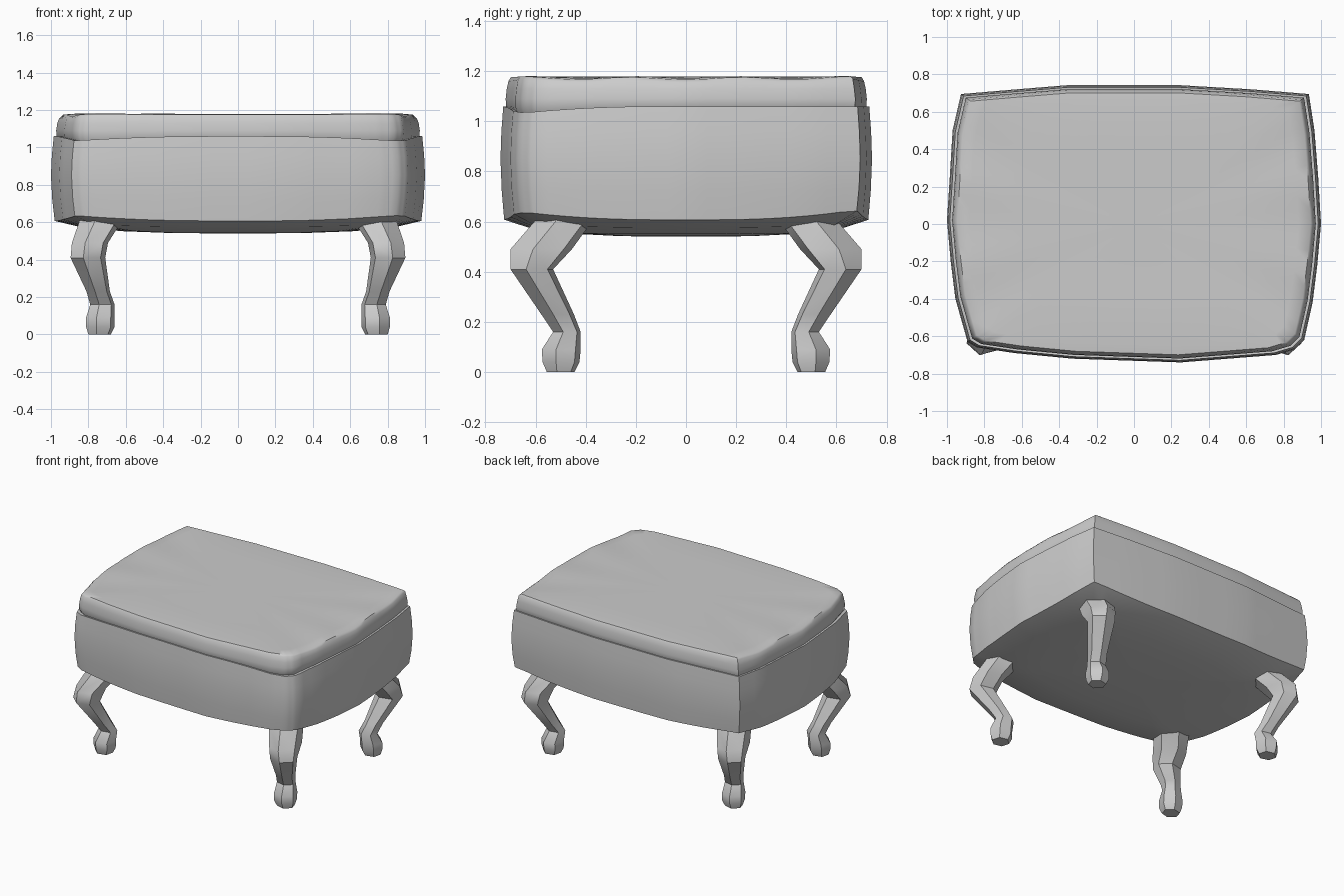
import bpy, bmesh, math

if "Cube" in bpy.data.objects:
    bpy.data.objects.remove(bpy.data.objects["Cube"])

# Bowed plan outline of the footstool (counter-clockwise, rounder at the front)
OUTLINE = [(-.89, -.63), (-.84, -.66), (-.64, -.69), (-.33, -.72), (.25, -.74), (.76, -.70),
           (.86, -.67), (.91, -.62), (.955, -.42), (.98, -.22), (1, 0), (.985, .25), (.965, .5),
           (.935, .695), (.63, .72), (.25, .742), (-.36, .742), (-.63, .72), (-.925, .695),
           (-.97, .5), (-.985, .25), (-1, .02), (-.98, -.2), (-.955, -.4)]


def resample(points, n=3):
    """Split each outline segment into n pieces."""
    out = []
    for (ax, ay), (bx, by) in zip(points, points[1:] + points[:1]):
        out += [(ax + (bx - ax) * i / n, ay + (by - ay) * i / n) for i in range(n)]
    return out


def loft(name, rings, angle):
    """Skin a stack of equal-sized rings and cap both ends."""
    bm = bmesh.new()
    loops = [[bm.verts.new(p) for p in ring] for ring in rings]
    n = len(loops[0])
    for a, b in zip(loops, loops[1:]):
        for i in range(n):
            j = (i + 1) % n
            bm.faces.new((a[i], a[j], b[j], b[i]))
    bm.faces.new(loops[0][::-1])
    bm.faces.new(loops[-1])
    bmesh.ops.recalc_face_normals(bm, faces=bm.faces[:])
    mesh = bpy.data.meshes.new(name)
    bm.to_mesh(mesh)
    bm.free()
    ob = bpy.data.objects.new(name, mesh)
    bpy.context.collection.objects.link(ob)
    bpy.ops.object.select_all(action='DESELECT')
    ob.select_set(True)
    bpy.context.view_layer.objects.active = ob
    bpy.ops.object.shade_smooth_by_angle(angle=math.radians(angle))
    return ob


def corner(x, y):
    """1 at the plan corners, falling to 0 along the sides."""
    return min(1, abs(x * y) / .62) ** 3


PLAN = resample(OUTLINE)


def ring(scale, z, corner_lift=0, front_drop=0, wave=0):
    pts = []
    for x, y in PLAN:
        c = corner(x, y)
        h = z + corner_lift * c - (front_drop * c if y < 0 else 0)
        h -= wave * (1 + math.cos(2 * math.pi * y / .47))
        pts.append((x * scale, y * scale, h))
    return pts


# Upholstered base: domed underside, bulging sides, slightly recessed top
loft("base", [
    ring(.05, .54), ring(.35, .542), ring(.62, .552), ring(.85, .576, .01),
    ring(.98, .607, .035), ring(.993, .72, .015), ring(1, .85), ring(.995, .96, 0, .01),
    ring(.985, 1.06, 0, .03), ring(.94, 1.055, 0, .03), ring(.05, 1.04)], 35)

# Seat cushion with rolled edge and gently wavy rim
loft("cushion", [
    ring(.3, 1.035), ring(.955, 1.035, 0, .015), ring(.97, 1.06, 0, .01), ring(.972, 1.09),
    ring(.966, 1.13), ring(.957, 1.16, .01, 0, .003), ring(.945, 1.176, .004, 0, .005),
    ring(.88, 1.18, 0, 0, .004), ring(.6, 1.178), ring(.05, 1.178)], 45)

# Cabriole leg: z, x range, y range of each hexagonal section
SECTIONS = [(0, .68, .80, .445, .555), (.04, .66, .812, .425, .572), (.09, .66, .812, .42, .575),
            (.16, .66, .79, .42, .53), (.23, .685, .81, .447, .577), (.41, .71, .895, .53, .70),
            (.49, .695, .888, .455, .70), (.60, .625, .85, .375, .605), (.66, .63, .84, .38, .58)]
hexagon = [(math.cos(math.radians(a)), math.sin(math.radians(a))) for a in range(15, 375, 60)]
wide = math.cos(math.radians(15))
legs = loft("legs", [
    [(-(x0 + x1) / 2 - (x1 - x0) / 2 * u / wide, -(y0 + y1) / 2 - (y1 - y0) / 2 * v / wide, z)
     for u, v in hexagon] for z, x0, x1, y0, y1 in SECTIONS], 40)

# Mirror the front left leg to the other three corners
mirror = legs.modifiers.new("mirror", 'MIRROR')
mirror.use_axis = (True, True, False)
mirror.use_clip = False
mirror.use_mirror_merge = False
